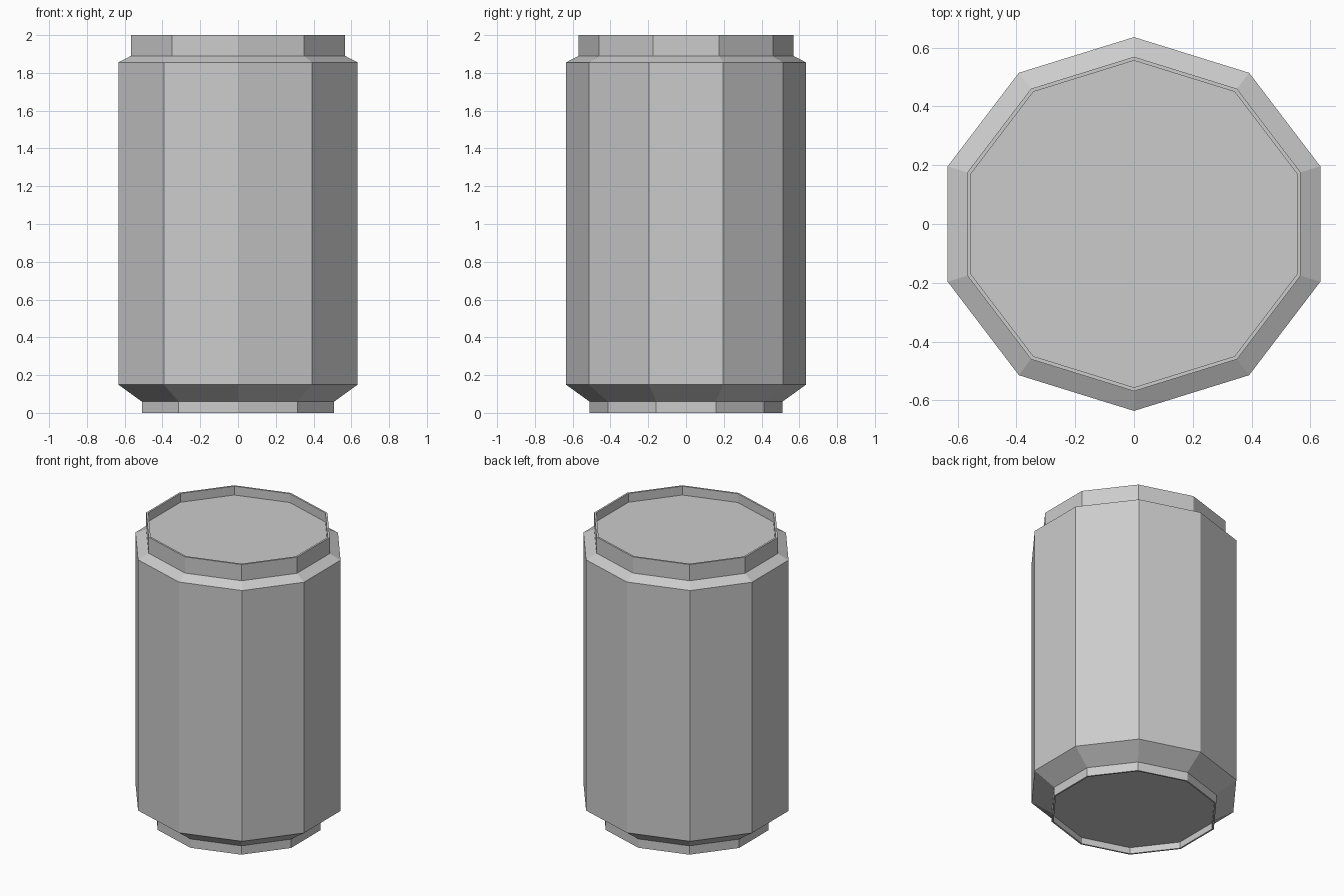
import bpy, bmesh
from math import sin, cos, pi

if "Cube" in bpy.data.objects:
    bpy.data.objects.remove(bpy.data.objects["Cube"])

SIDES = 10
STRETCH = 1.048  # the can is slightly wider in x than in y


def lathe(name, profile, cap_end=False):
    """Sweep (radius, z) points around z as a flat-sided ring shell."""
    bm = bmesh.new()
    rings = [[bm.verts.new((r * STRETCH * sin(2 * pi * i / SIDES),
                            r * cos(2 * pi * i / SIDES), z))
              for i in range(SIDES)] for r, z in profile]
    for a, b in zip(rings, rings[1:]):
        for i in range(SIDES):
            j = (i + 1) % SIDES
            bm.faces.new((a[j], a[i], b[i], b[j]))
    if cap_end:
        bm.faces.new(rings[-1][::-1])
    me = bpy.data.meshes.new(name)
    # profiles run upward/inward for the top, downward/inward for the base
    if profile[-1][1] < 1 and cap_end:
        bmesh.ops.reverse_faces(bm, faces=bm.faces[:])
    bm.to_mesh(me)
    bm.free()
    ob = bpy.data.objects.new(name, me)
    bpy.context.collection.objects.link(ob)
    return ob


# Main wall with its lower and upper bevels
lathe("can_body", [(0.511, 0.06), (0.636, 0.15), (0.636, 1.855), (0.569, 1.89)])
# Raised top rim and the recessed lid
lathe("top_rim_and_lid", [(0.569, 1.89), (0.569, 2.0), (0.556, 2.0), (0.556, 1.94)], True)
# Foot rim and the recessed underside
lathe("foot_rim_and_base", [(0.511, 0.06), (0.511, 0.0), (0.50, 0.0), (0.50, 0.043)], True)

# Make every shell face the outside
for ob in bpy.context.collection.objects:
    bm = bmesh.new()
    bm.from_mesh(ob.data)
    bm.normal_update()
    # the outer wall is the first face of each profile
    bm.faces.ensure_lookup_table()
    wall = bm.faces[0]
    c = wall.calc_center_median()
    if wall.normal.x * c.x + wall.normal.y * c.y < 0:
        bmesh.ops.reverse_faces(bm, faces=bm.faces[:])
    bm.to_mesh(ob.data)
    bm.free()
